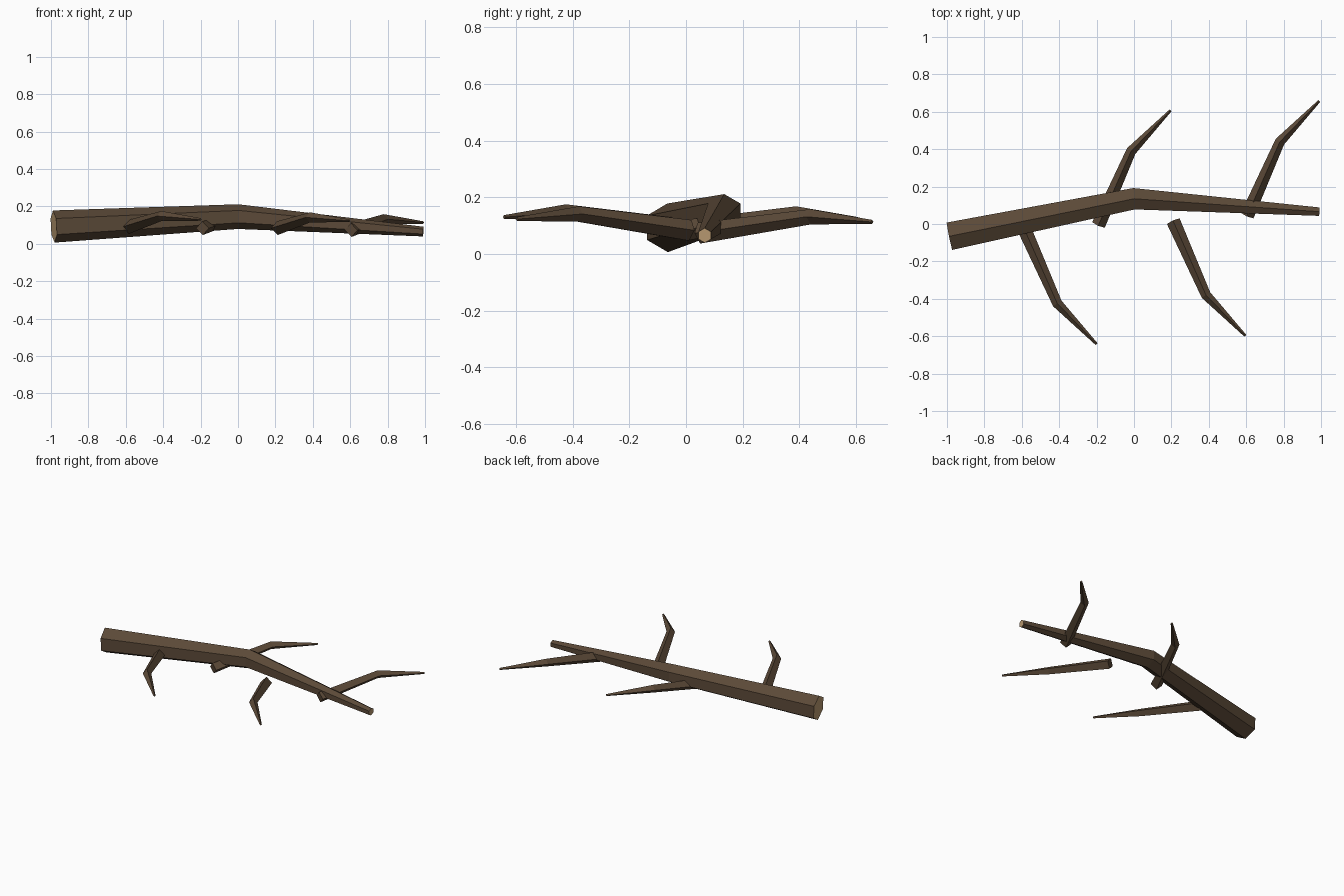
import bpy
import bmesh
from math import cos, sin, tau
from mathutils import Vector

cube = bpy.data.objects.get("Cube")
if cube:
    bpy.data.objects.remove(cube, do_unlink=True)


def material(name, rgb):
    mat = bpy.data.materials.new(name)
    mat.use_nodes = True
    colour = (*rgb, 1.0)
    mat.diffuse_color = colour
    mat.node_tree.nodes["Principled BSDF"].inputs["Base Color"].default_value = colour
    return mat


bark = material("dark_bark", (0.105, 0.067, 0.039))
wood = material("cut_wood", (0.50, 0.33, 0.17))


def limb(name, points, radii, sides, cap_index=0):
    """Tapered, flat-faced tube with one ridge on top, closed at both ends."""
    points = [Vector(p) for p in points]
    bm = bmesh.new()
    rings = []
    for i, (centre, radius) in enumerate(zip(points, radii)):
        before = points[max(i - 1, 0)]
        after = points[min(i + 1, len(points) - 1)]
        # average the two neighbouring directions at a bend
        tangent = Vector()
        for a, b in ((before, centre), (centre, after)):
            tangent += (b - a).normalized()
        tangent.normalize()
        side = tangent.cross(Vector((0, 0, 1))).normalized()
        up = side.cross(tangent)
        rings.append([
            bm.verts.new(centre + radius * (up * cos(tau * k / sides) + side * sin(tau * k / sides)))
            for k in range(sides)])
    for low, high in zip(rings, rings[1:]):
        for k in range(sides):
            n = (k + 1) % sides
            bm.faces.new((low[k], low[n], high[n], high[k]))
    for ring in (rings[0], rings[-1]):
        bm.faces.new(ring).material_index = cap_index
    bmesh.ops.recalc_face_normals(bm, faces=bm.faces)
    mesh = bpy.data.meshes.new(name)
    bm.to_mesh(mesh)
    bm.free()
    mesh.materials.append(bark)
    mesh.materials.append(wood)
    obj = bpy.data.objects.new(name, mesh)
    bpy.context.collection.objects.link(obj)
    return obj


# Main bough with pale sawn ends
limb("main_bough",
     [(-0.985, -0.065, 0.092), (0, 0.135, 0.145), (0.99, 0.066, 0.065)],
     [0.086, 0.066, 0.026], 6, cap_index=1)

# Side twigs: same bent shape, alternating front (-1) and back (1)
twigs = [
    ("front_twig_thick_end", (-0.585, -0.03, 0.09), -1),
    ("back_twig_thick_end", (-0.19, -0.005, 0.083), 1),
    ("front_twig_thin_end", (0.21, 0.015, 0.083), -1),
    ("back_twig_thin_end", (0.605, 0.045, 0.073), 1),
]
for name, base, way in twigs:
    base = Vector(base)
    bend = base + Vector((0.175, 0.395 * way, 0.058))
    tip = bend + Vector((0.21, 0.217 * way, -0.018))
    limb(name, [base, bend, tip], [0.037, 0.027, 0.007], 4)
